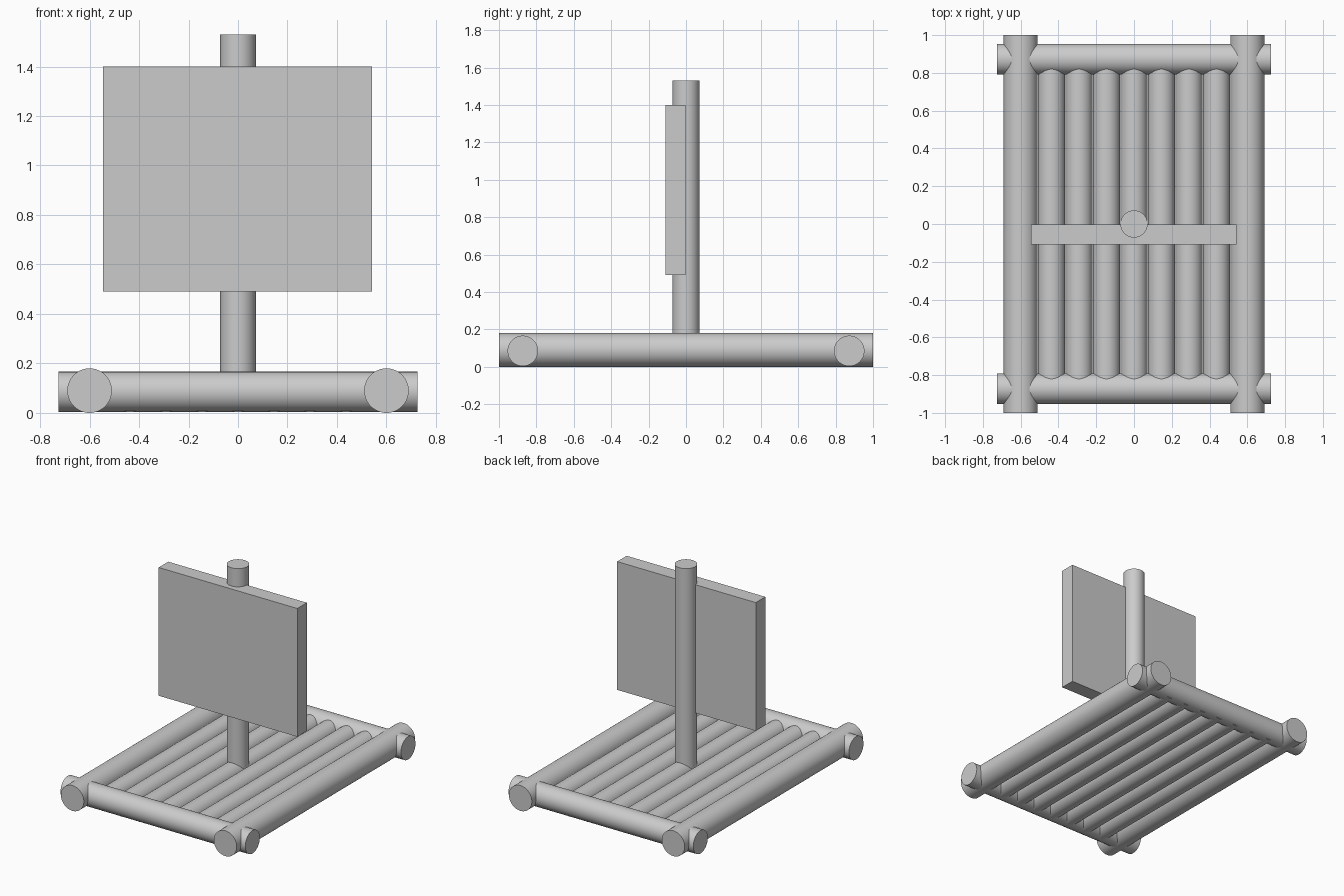
import bpy
from math import pi, radians

if "Cube" in bpy.data.objects:
    bpy.data.objects.remove(bpy.data.objects["Cube"])

SIDES = 64


def log(name, radius, length, loc, rot=(0, 0, 0)):
    """Round log with flat caps and a smooth side."""
    bpy.ops.mesh.primitive_cylinder_add(vertices=SIDES, radius=radius, depth=length,
                                        location=loc, rotation=rot)
    ob = bpy.context.object
    ob.name = name
    bpy.ops.object.shade_smooth_by_angle(angle=radians(30))
    return ob


ALONG_X = (0, pi / 2, 0)
ALONG_Y = (pi / 2, 0, 0)

# Long outer logs and the cross logs at each end
for s, side, end in ((-1, "left", "front"), (1, "right", "back")):
    log(f"{side}_side_log", 0.09, 2.0, (s * 0.6, 0, 0.09), ALONG_Y)
    log(f"{end}_cross_log", 0.0815, 1.45, (0, s * 0.8725, 0.085), ALONG_X)

# Seven deck logs side by side
for i in range(-3, 4):
    log(f"deck_log_{i + 4}", 0.072, 1.79, (i * 0.1455, 0, 0.075), ALONG_Y)

# Mast standing on the middle deck log
MAST_BOTTOM, MAST_TOP = 0.075, 1.53
log("mast", 0.072, MAST_TOP - MAST_BOTTOM, (0, 0, (MAST_BOTTOM + MAST_TOP) / 2))

# Flat slab sail on the front of the mast
bpy.ops.mesh.primitive_cube_add(size=1, location=(-0.002, -0.056, 0.946))
sail = bpy.context.object
sail.name = "sail"
sail.scale = (1.088, 0.107, 0.91)
bpy.ops.object.transform_apply(location=False, rotation=False, scale=True)
